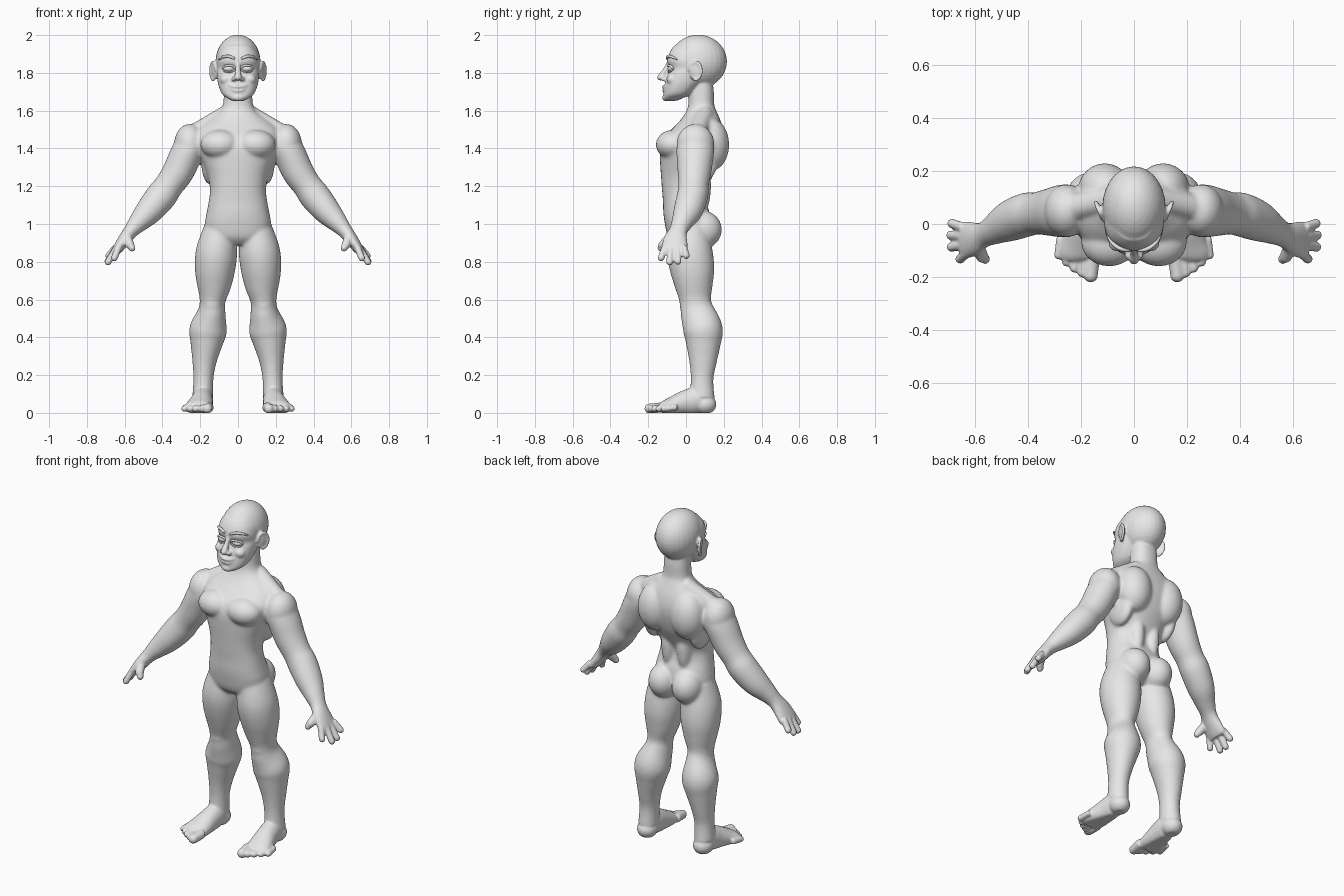
import bpy, bmesh, math
from mathutils import Vector, Matrix

cube = bpy.data.objects.get("Cube")
if cube:
    bpy.data.objects.remove(cube, do_unlink=True)

skin = bpy.data.materials.new("plain_grey")
skin.use_nodes = True
grey = (0.8, 0.8, 0.8, 1)
skin.diffuse_color = grey
skin.node_tree.nodes["Principled BSDF"].inputs["Base Color"].default_value = grey

X, Y, Z = Vector((1, 0, 0)), Vector((0, 1, 0)), Vector((0, 0, 1))


def refine(stations, steps=4):
    """Catmull-Rom interpolation of stations, component by component."""
    out, last = [], len(stations) - 1
    for i in range(last):
        a, b = stations[max(i - 1, 0)], stations[i]
        c, d = stations[i + 1], stations[min(i + 2, last)]
        for s in range(steps):
            t = s / steps
            out.append([0.5 * (2 * q + (r - p) * t + (2 * p - 5 * q + 4 * r - w) * t * t
                               + (3 * q - p - 3 * r + w) * t ** 3)
                        for p, q, r, w in zip(a, b, c, d)])
    return out + [list(stations[-1])]


def loft(bm, stations, ref=X, normal=None, power=2.0, sides=28):
    """Skin rings (x, y, z, radius along ref, other radius) along a path."""
    pts = refine(stations)
    rings = []
    for i, (x, y, z, a, b) in enumerate(pts):
        before, after = pts[max(i - 1, 0)], pts[min(i + 1, len(pts) - 1)]
        axis = normal or (Vector(after[:3]) - Vector(before[:3])).normalized()
        side = (ref - axis * ref.dot(axis)).normalized()
        other = axis.cross(side)
        ring = []
        for k in range(sides):
            t = math.tau * k / sides
            c, s = math.cos(t), math.sin(t)
            u = math.copysign(abs(c) ** (2 / power), c) * a
            v = math.copysign(abs(s) ** (2 / power), s) * b
            ring.append(bm.verts.new(Vector((x, y, z)) + side * u + other * v))
        rings.append(ring)
    for r0, r1 in zip(rings, rings[1:]):
        for k in range(sides):
            j = (k + 1) % sides
            bm.faces.new((r0[k], r0[j], r1[j], r1[k]))
    bm.faces.new(rings[0][::-1])
    bm.faces.new(rings[-1])


def trunk(bm, levels, power):
    """Stack of level rings given as (z, half width, front y, back y)."""
    loft(bm, [(0, (f + b) / 2, z, w, (b - f) / 2) for z, w, f, b in levels],
         X, Z, power, 40)


def ball(bm, centre, radii, turn=0.0):
    m = (Matrix.Translation(centre) @ Matrix.Rotation(turn, 4, "Z")
         @ Matrix.Diagonal((*radii, 1)))
    bmesh.ops.create_uvsphere(bm, u_segments=28, v_segments=18, radius=1, matrix=m)


def tube(bm, points, r, ref=Y):
    loft(bm, [(*p, r, r) for p in points], ref, sides=14)


def digit(bm, base, tip, r, ref):
    tube(bm, [base, tip], r, ref)
    ball(bm, tip, (r, r, r))


def mirror(bm):
    copy = bmesh.ops.duplicate(bm, geom=bm.verts[:] + bm.edges[:] + bm.faces[:])["geom"]
    for v in copy:
        if isinstance(v, bmesh.types.BMVert):
            v.co.x = -v.co.x


def finish(bm, name):
    bmesh.ops.recalc_face_normals(bm, faces=bm.faces)
    mesh = bpy.data.meshes.new(name)
    bm.to_mesh(mesh)
    bm.free()
    return add_object(name, mesh)


def add_object(name, mesh):
    mesh.materials.clear()
    mesh.materials.append(skin)
    mesh.polygons.foreach_set("use_smooth", [True] * len(mesh.polygons))
    ob = bpy.data.objects.new(name, mesh)
    bpy.context.scene.collection.objects.link(ob)
    return ob


bm = bmesh.new()

# Arm and hand
loft(bm, [(.17, .05, 1.45, .07, .07), (.25, .05, 1.41, .10, .085),
          (.315, .045, 1.28, .09, .084), (.365, .04, 1.205, .08, .077),
          (.405, .035, 1.15, .083, .082), (.47, .01, 1.07, .077, .073),
          (.525, -.02, 1.01, .058, .055), (.565, -.04, .965, .048, .04),
          (.60, -.055, .92, .062, .034), (.635, -.06, .87, .07, .027),
          (.645, -.06, .85, .06, .02)], Y)
for base, tip in [((.630, -.11, .88), (.655, -.132, .82)),
                  ((.645, -.08, .87), (.688, -.087, .798)),
                  ((.648, -.045, .87), (.69, -.042, .802)),
                  ((.645, -.012, .88), (.685, .002, .832))]:
    digit(bm, base, tip, .018, Y)
digit(bm, (.59, -.075, .94), (.572, -.122, .89), .024, Y)
digit(bm, (.572, -.122, .89), (.56, -.132, .872), .019, Y)

# Leg and foot
loft(bm, [(.095, .02, .98, .085, .10), (.113, .02, .86, .109, .12),
          (.122, .033, .76, .107, .118), (.127, .042, .67, .09, .10),
          (.135, .05, .59, .068, .083), (.14, .062, .53, .075, .092),
          (.158, .09, .44, .100, .105), (.168, .092, .36, .084, .091),
          (.178, .09, .27, .064, .073), (.183, .085, .18, .053, .06),
          (.187, .085, .08, .055, .066)], X)
ball(bm, (.136, .002, .575), (.046, .036, .05))
ball(bm, (.187, .10, .045), (.056, .061, .052))
loft(bm, [(.187, .12, .04, .045, .045), (.187, .06, .065, .055, .07),
          (.192, 0, .055, .06, .066), (.203, -.07, .037, .07, .05),
          (.212, -.115, .028, .074, .037), (.213, -.135, .024, .06, .025)], X)
for i in range(5):
    r = .027 if i == 0 else .02 - .0008 * i
    x = .16 + .03 * i - (0 if i else .001)
    tip_y = -.193 + .006 * i + .0045 * i * i * (1 - .07 * i)
    digit(bm, (x - .005, tip_y + .07, .03), (x + .004, tip_y, .022), r, X)

# Torso muscles
ball(bm, (.255, .05, 1.425), (.083, .10, .105))
ball(bm, (.094, -.07, 1.42), (.105, .09, .078))
ball(bm, (.11, .13, 1.42), (.10, .099, .14))
ball(bm, (.15, .07, 1.34), (.045, .10, .13))
ball(bm, (.052, .075, 1.2), (.045, .058, .16))
ball(bm, (.078, .09, .97), (.086, .1, .1))
loft(bm, [(.06, .10, 1.58, .05, .05), (.23, .06, 1.48, .05, .05)], Y)

# Ear
ball(bm, (.126, .048, 1.81), (.011, .034, .05), -.38)
rim = []
for k in range(11):
    t = math.radians(-110 + 29 * k)
    y = .05 + .032 * math.cos(t)
    rim.append((.118 + .4 * (y - .015), y, 1.81 + .047 * math.sin(t)))
tube(bm, rim, .008, X)

# Cheek, nostril and lips
ball(bm, (.062, -.073, 1.765), (.034, .03, .028))
ball(bm, (.022, -.117, 1.768), (.014, .017, .012))
tube(bm, [(0, -.119, 1.726), (.02, -.117, 1.728), (.046, -.102, 1.735)], .008, Z)
tube(bm, [(0, -.118, 1.705), (.02, -.115, 1.708), (.038, -.105, 1.719)], .008, Z)

mirror(bm)

# Trunk and neck
trunk(bm, [(.89, .09, -.06, .08), (.93, .16, -.095, .12), (1.0, .175, -.112, .13),
           (1.06, .166, -.12, .125), (1.12, .155, -.122, .105),
           (1.18, .148, -.127, .105), (1.25, .16, -.132, .14),
           (1.32, .185, -.137, .175), (1.4, .213, -.138, .198),
           (1.46, .225, -.115, .203), (1.51, .21, -.068, .195),
           (1.55, .16, -.03, .182), (1.59, .105, -.002, .165),
           (1.63, .08, .012, .15), (1.7, .074, .016, .147), (1.76, .07, .03, .14)], 2.3)

# Head, nose and chin
ball(bm, (0, .065, 1.86), (.119, .152, .142))
trunk(bm, [(1.652, .03, -.11, -.05), (1.665, .055, -.119, -.02), (1.69, .086, -.118, .03),
           (1.74, .105, -.112, .08), (1.79, .112, -.10, .12), (1.825, .112, -.088, .15),
           (1.865, .114, -.101, .17), (1.91, .105, -.086, .18), (1.945, .08, -.062, .15)], 2.4)
loft(bm, [(0, -.092, 1.85, .012, .012), (0, -.112, 1.81, .014, .014),
          (0, -.13, 1.782, .019, .018), (0, -.132, 1.768, .017, .012)], X)
ball(bm, (0, -.135, 1.776), (.019, .018, .017))
ball(bm, (0, -.102, 1.669), (.036, .024, .02))

# Flat soles, then fuse every form into one skin
for v in bm.verts:
    v.co.z = max(v.co.z, 0)
rough = finish(bm, "rough_forms")
fuse = rough.modifiers.new("fuse", "REMESH")
fuse.mode = "VOXEL"
fuse.voxel_size = .006
graph = bpy.context.evaluated_depsgraph_get()
fused = bpy.data.meshes.new_from_object(rough.evaluated_get(graph))
bpy.data.objects.remove(rough, do_unlink=True)
fused.name = "body"
body = add_object("body", fused)


# Blend broad muscles strongly, keep face, hands and feet crisp
def ramp(value, start, end):
    return min(max((value - start) / (end - start), 0), 1)


broad = body.vertex_groups.new(name="broad_forms")
for v in fused.vertices:
    x, y, z = v.co
    weight = ramp(z, .1, .2) * ramp(z, 1.66, 1.6) * ramp(abs(x), .57, .5)
    if weight > 0:
        broad.add([v.index], weight, "REPLACE")
for name, count, group in [("soften_all", 4, ""), ("blend_muscles", 22, broad.name)]:
    mod = body.modifiers.new(name, "SMOOTH")
    mod.factor, mod.iterations, mod.vertex_group = .5, count, group

# Eyes
bm = bmesh.new()
ball(bm, (.048, -.068, 1.822), (.032, .029, .02), .2)
mirror(bm)
finish(bm, "eyes")

# Upper and lower eyelids
for name, sign, r in [("upper_eyelids", 1, .006), ("lower_eyelids", -1, .004)]:
    bm = bmesh.new()
    arc = []
    for k in range(7):
        t = math.pi * k / 6
        x = .048 + .033 * math.cos(t)
        arc.append((x, -.087 + .5 * max(0, x - .048) - .006 * math.sin(t),
                    1.822 + sign * .018 * math.sin(t)))
    tube(bm, arc, r, Y)
    mirror(bm)
    finish(bm, name)

# Eyebrows
bm = bmesh.new()
loft(bm, [(.018, -.1, 1.875, .006, .006), (.05, -.094, 1.888, .008, .008),
          (.08, -.073, 1.884, .007, .007), (.1, -.046, 1.87, .003, .003)], Z, sides=14)
mirror(bm)
finish(bm, "eyebrows")
